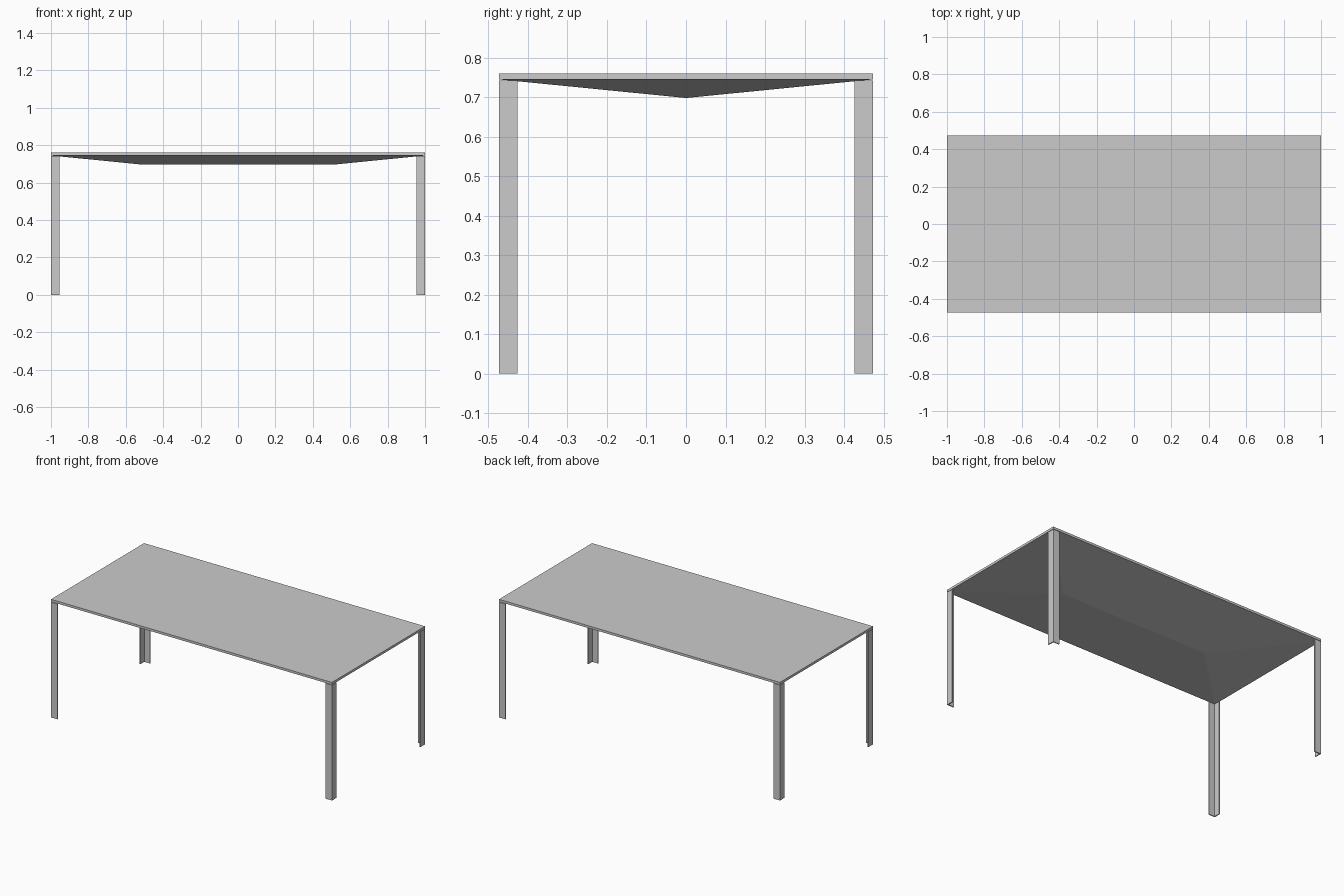
import bpy
import bmesh

cube = bpy.data.objects.get("Cube")
if cube:
    bpy.data.objects.remove(cube, do_unlink=True)

HALF_X, HALF_Y = 1.0, 0.473     # table half length and width
HEIGHT, SLAB_Z = 0.76, 0.745    # top surface and underside of the slab
LEG_Z, LEG_W, LEG_T = 0.742, 0.046, 0.006
KEEL_Z = 0.698                  # lowest line of the hipped underside

grey = bpy.data.materials.new("light_grey")
grey.use_nodes = True
colour = (0.6, 0.6, 0.6, 1)
grey.diffuse_color = colour
grey.node_tree.nodes["Principled BSDF"].inputs["Base Color"].default_value = colour


def finish(name, bm):
    bmesh.ops.recalc_face_normals(bm, faces=bm.faces)
    mesh = bpy.data.meshes.new(name)
    bm.to_mesh(mesh)
    bm.free()
    mesh.materials.append(grey)
    obj = bpy.data.objects.new(name, mesh)
    bpy.context.collection.objects.link(obj)
    return obj


def prism(name, outline, z0, z1):
    """Extrude a flat outline from z0 up to z1."""
    bm = bmesh.new()
    base = bm.faces.new([bm.verts.new((x, y, z0)) for x, y in outline])
    up = bmesh.ops.extrude_face_region(bm, geom=[base], use_keep_orig=True)
    moved = [v for v in up["geom"] if isinstance(v, bmesh.types.BMVert)]
    bmesh.ops.translate(bm, verts=moved, vec=(0, 0, z1 - z0))
    return finish(name, bm)


corners = [(-HALF_X, -HALF_Y), (HALF_X, -HALF_Y), (HALF_X, HALF_Y), (-HALF_X, HALF_Y)]

# Thin tabletop slab
prism("tabletop", corners, SLAB_Z, HEIGHT)

# Shallow hipped underside, like an upside-down roof
bm = bmesh.new()
a, b, c, d = [bm.verts.new((x, y, SLAB_Z)) for x, y in corners]
ridge = HALF_X - HALF_Y
left = bm.verts.new((-ridge, 0, KEEL_Z))
right = bm.verts.new((ridge, 0, KEEL_Z))
for face in ((a, b, right, left), (c, d, left, right), (b, c, right), (d, a, left), (a, b, c, d)):
    bm.faces.new(face)
finish("hipped_underside", bm)

# Angle-profile legs with the corner facing outward
for side, sx in (("left", 1), ("right", -1)):
    for end, sy in (("front", -1), ("back", 1)):
        profile = [(0, 0), (LEG_W, 0), (LEG_W, LEG_T), (LEG_T, LEG_T), (LEG_T, LEG_W), (0, LEG_W)]
        outline = [(sx * (HALF_X - u), sy * (HALF_Y - v)) for u, v in profile]
        prism(f"{end}_{side}_leg", outline, 0, LEG_Z)
